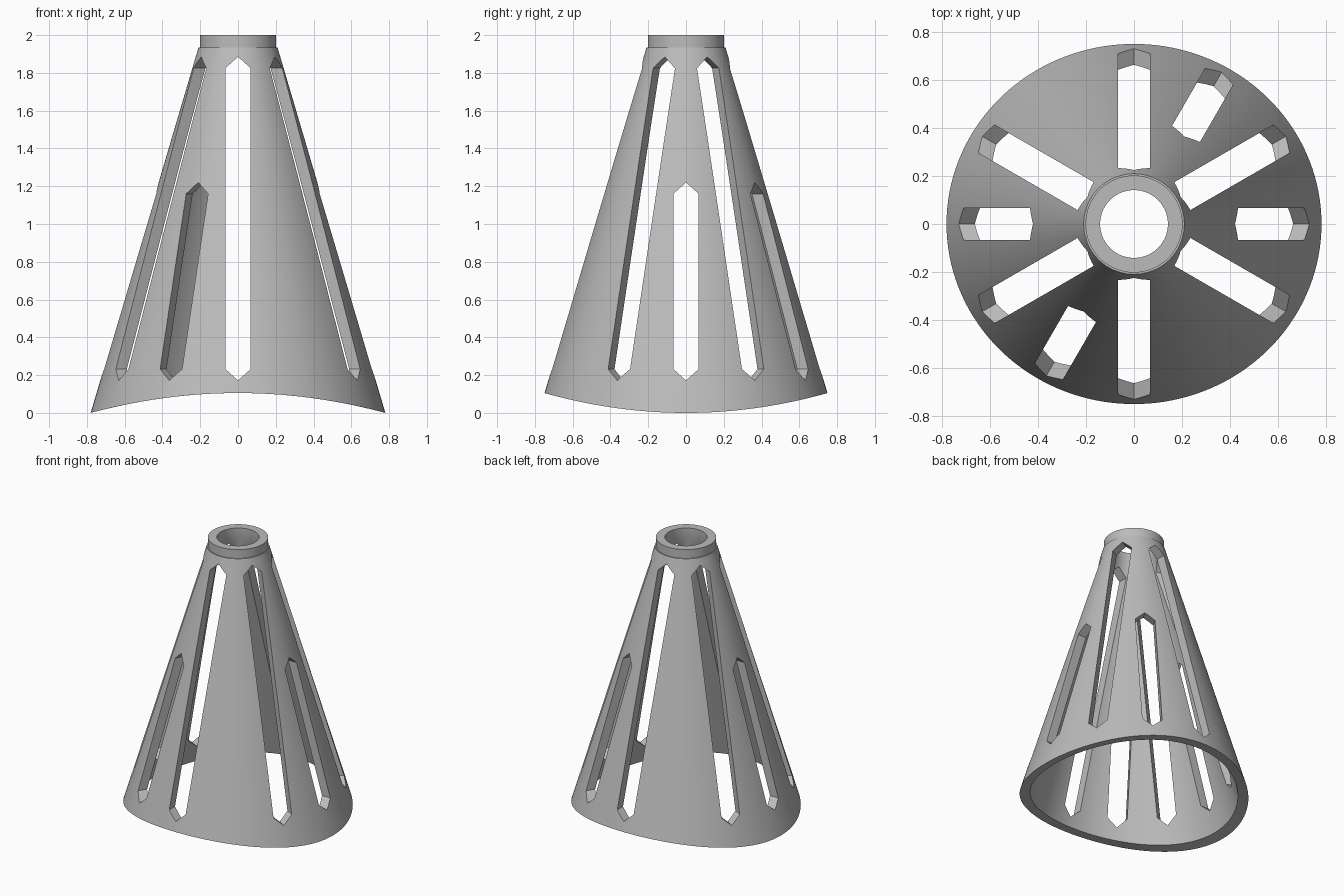
import bpy, bmesh, math
from mathutils import Matrix

cube = bpy.data.objects.get("Cube")
if cube:
    bpy.data.objects.remove(cube, do_unlink=True)

SEG = 144
SLOPE = 0.295      # radius lost per unit of height
WALL = 0.067       # horizontal wall thickness
BASE_R = 0.78
SADDLE = 0.105     # rise of the arched lower rim


def add_object(name, bm):
    bmesh.ops.recalc_face_normals(bm, faces=bm.faces)
    mesh = bpy.data.meshes.new(name)
    bm.to_mesh(mesh)
    bm.free()
    obj = bpy.data.objects.new(name, mesh)
    bpy.context.collection.objects.link(obj)
    return obj


def rim_point(base, angle):
    """Where a cone line meets the arched lower rim."""
    z = 0.0
    for _ in range(8):
        r = base - SLOPE * z
        z = SADDLE * (1 - (r * math.cos(angle) / BASE_R) ** 2)
    return base - SLOPE * z, z


# Hollow cone with a collar and a saddle shaped lower rim
bm = bmesh.new()
neck = 1.935
rings = []
for i in range(SEG):
    a = math.tau * i / SEG
    profile = [rim_point(BASE_R, a), (BASE_R - SLOPE * neck, neck), (0.202, neck),
               (0.202, 2.0), (0.141, 2.0), (0.141, neck), rim_point(BASE_R - WALL, a)]
    rings.append([bm.verts.new((r * math.cos(a), r * math.sin(a), z)) for r, z in profile])
for i, ring in enumerate(rings):
    following = rings[(i + 1) % SEG]
    for j in range(len(ring)):
        k = (j + 1) % len(ring)
        bm.faces.new((ring[j], following[j], following[k], ring[k]))
shell = add_object("slotted_cone", bm)


# Pointed slots, each cutter passing through two opposite walls
def slot_cutter(name, top, degrees):
    w, bottom, tip = 0.067, 0.172, 0.06
    outline = [(0, bottom), (w, bottom + tip), (w, top - tip),
               (0, top), (-w, top - tip), (-w, bottom + tip)]
    cutter = bmesh.new()
    face = cutter.faces.new([cutter.verts.new((-1, y, z)) for y, z in outline])
    extruded = bmesh.ops.extrude_face_region(cutter, geom=[face])["geom"]
    verts = [v for v in extruded if isinstance(v, bmesh.types.BMVert)]
    bmesh.ops.translate(cutter, verts=verts, vec=(2, 0, 0))
    cutter.transform(Matrix.Rotation(math.radians(degrees), 4, "Z"))
    obj = add_object(name, cutter)
    obj.hide_render = True
    return obj


bpy.context.view_layer.objects.active = shell
for n in range(6):
    cutter = slot_cutter("slot_cutter", 1.885 if n % 2 else 1.22, n * 30)
    mod = shell.modifiers.new("slot", "BOOLEAN")
    mod.operation = "DIFFERENCE"
    mod.solver = "EXACT"
    mod.object = cutter
    bpy.ops.object.modifier_apply(modifier=mod.name)
    bpy.data.objects.remove(cutter, do_unlink=True)

# Plain grey finish
grey = bpy.data.materials.new("grey")
grey.use_nodes = True
colour = (0.5, 0.5, 0.5, 1)
grey.diffuse_color = colour
grey.node_tree.nodes["Principled BSDF"].inputs["Base Color"].default_value = colour
shell.data.materials.clear()
shell.data.materials.append(grey)

bpy.ops.object.select_all(action="DESELECT")
shell.select_set(True)
bpy.ops.object.shade_smooth_by_angle(angle=math.radians(25))
